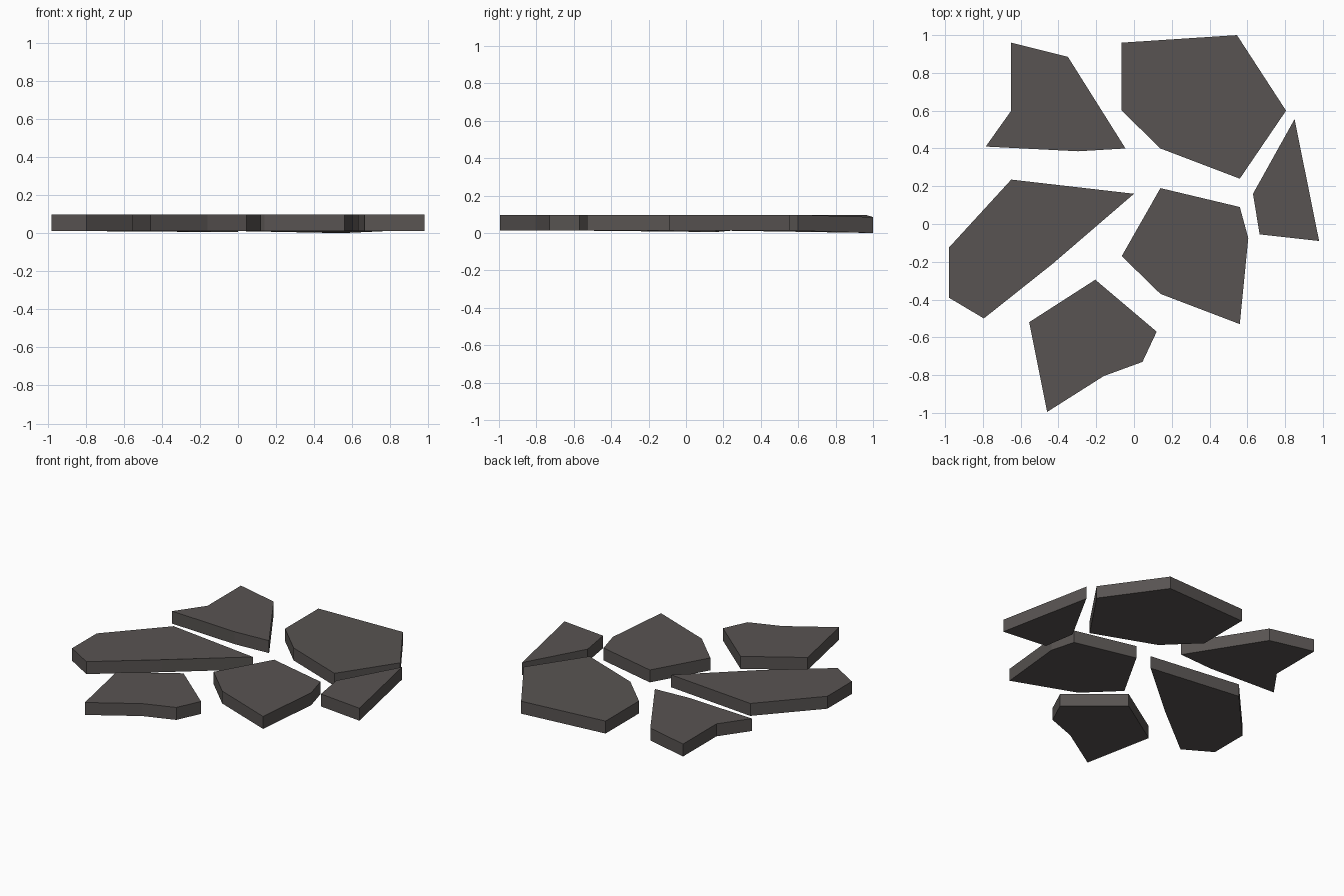
import bpy, bmesh

if "Cube" in bpy.data.objects:
    bpy.data.objects.remove(bpy.data.objects["Cube"])

TOP, BOTTOM = 0.097, 0.012

stone = bpy.data.materials.new("dark grey stone")
stone.diffuse_color = (0.098, 0.088, 0.084, 1)
stone.use_nodes = True
stone.node_tree.nodes["Principled BSDF"].inputs["Base Color"].default_value = stone.diffuse_color

# Outlines of the paving slabs, seen from above
slabs = {
    "paving_slab_back_left": [(-0.65, 0.96), (-0.35, 0.885), (-0.045, 0.40),
                              (-0.295, 0.385), (-0.785, 0.41), (-0.65, 0.60)],
    "paving_slab_back": [(-0.065, 0.96), (0.545, 1.0), (0.805, 0.60),
                         (0.56, 0.24), (0.14, 0.40), (-0.065, 0.60)],
    "paving_slab_right": [(0.85, 0.555), (0.98, -0.09), (0.665, -0.055), (0.63, 0.16)],
    "paving_slab_left": [(-0.65, 0.235), (0.0, 0.16), (-0.43, -0.21),
                         (-0.795, -0.50), (-0.98, -0.39), (-0.98, -0.125)],
    "paving_slab_middle": [(0.14, 0.19), (0.56, 0.09), (0.605, -0.075),
                           (0.56, -0.53), (0.14, -0.37), (-0.065, -0.17)],
    "paving_slab_front": [(-0.205, -0.295), (0.12, -0.57), (0.045, -0.73),
                          (-0.16, -0.805), (-0.46, -0.995), (-0.555, -0.52)],
}
# Corners that sag slightly below the rest
sag = {(0.545, 1.0): 0.012, (0.0, 0.16): 0.007}


def make_slab(name, outline):
    bm = bmesh.new()
    low = [bm.verts.new((x, y, BOTTOM - sag.get((x, y), 0))) for x, y in outline]
    high = [bm.verts.new((x, y, TOP - sag.get((x, y), 0))) for x, y in outline]
    bm.faces.new(low)
    bm.faces.new(high)
    for i in range(len(outline)):
        j = (i + 1) % len(outline)
        bm.faces.new((low[i], low[j], high[j], high[i]))
    bmesh.ops.recalc_face_normals(bm, faces=bm.faces[:])
    mesh = bpy.data.meshes.new(name)
    bm.to_mesh(mesh)
    bm.free()
    mesh.materials.append(stone)
    bpy.context.collection.objects.link(bpy.data.objects.new(name, mesh))


for name, outline in slabs.items():
    make_slab(name, outline)
